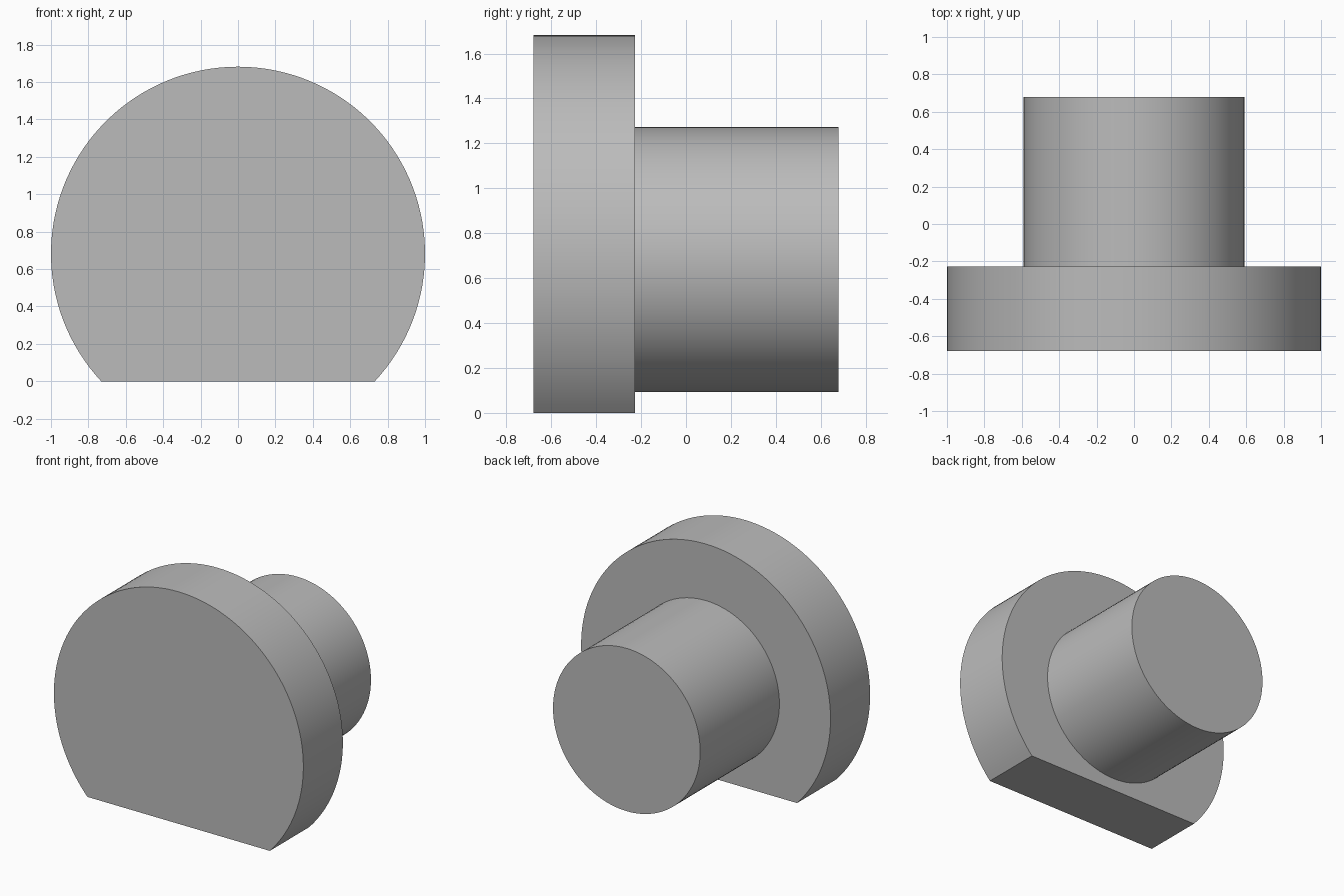
import bpy
import bmesh
import math

cube = bpy.data.objects.get("Cube")
if cube:
    bpy.data.objects.remove(cube, do_unlink=True)

AXIS_Z = 0.682      # height of the common axis
FRONT, STEP, BACK = -0.68, -0.227, 0.68

grey = bpy.data.materials.new("plain grey")
grey.use_nodes = True
colour = (0.5, 0.5, 0.5, 1)
grey.diffuse_color = colour
grey.node_tree.nodes["Principled BSDF"].inputs["Base Color"].default_value = colour


def disc(name, outline, y0, y1):
    """Extrude an x-z outline from y0 to y1, smooth around the rim."""
    bm = bmesh.new()
    face = bm.faces.new([bm.verts.new((x, y0, z)) for x, z in outline])
    new = bmesh.ops.extrude_face_region(bm, geom=[face], use_keep_orig=True)["geom"]
    moved = [v for v in new if isinstance(v, bmesh.types.BMVert)]
    bmesh.ops.translate(bm, verts=moved, vec=(0, y1 - y0, 0))
    bmesh.ops.recalc_face_normals(bm, faces=bm.faces)
    mesh = bpy.data.meshes.new(name)
    bm.to_mesh(mesh)
    bm.free()
    mesh.materials.append(grey)
    obj = bpy.data.objects.new(name, mesh)
    bpy.context.collection.objects.link(obj)
    bpy.ops.object.select_all(action="DESELECT")
    obj.select_set(True)
    bpy.context.view_layer.objects.active = obj
    bpy.ops.object.shade_smooth_by_angle(angle=math.radians(30))
    return obj


def arc(radius, start, end, count):
    angles = [start + (end - start) * i / count for i in range(count + 1)]
    return [(radius * math.cos(a), AXIS_Z + radius * math.sin(a)) for a in angles]


# Head: a round plate cut flat where it meets the ground
cut = math.asin(AXIS_Z)
disc("flat_cut_head", arc(1, -cut, math.pi + cut, 96), FRONT, STEP)

# Shank: a full cylinder behind the head
disc("round_shank", arc(0.59, 0, math.tau, 96)[:-1], STEP, BACK)
